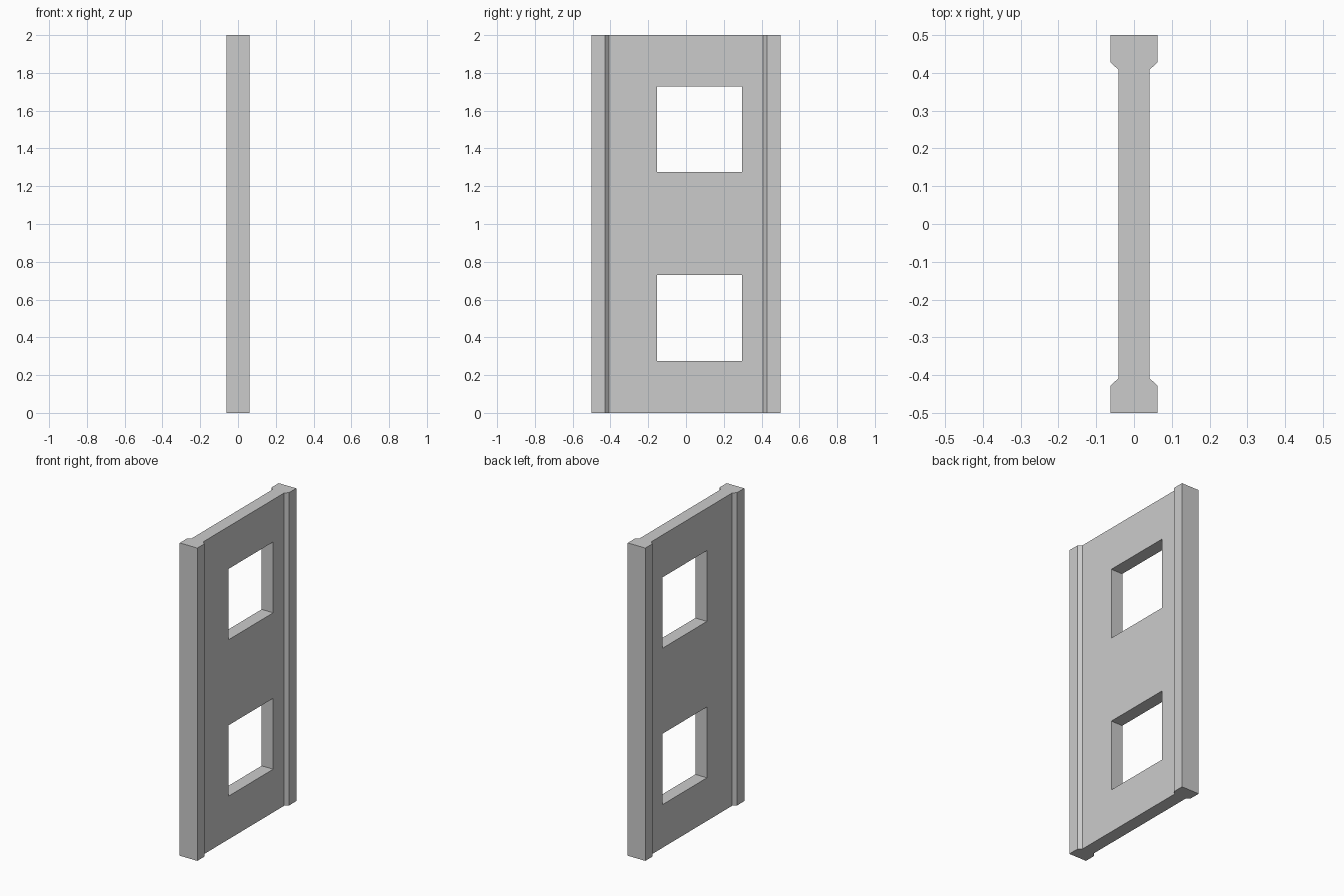
import bpy, bmesh

if "Cube" in bpy.data.objects:
    bpy.data.objects.remove(bpy.data.objects["Cube"])

HEIGHT = 2.0

# Quarter outline of the I-shaped plan section: web, chamfer, end flange
quarter = [(0.041, 0.408), (0.062, 0.428), (0.062, 0.5)]
half = quarter + [(-x, y) for x, y in reversed(quarter)]
outline = half + [(-x, -y) for x, y in half]

# Wall panel: section extruded upward
bm = bmesh.new()
face = bm.faces.new([bm.verts.new((x, y, 0)) for x, y in outline])
ext = bmesh.ops.extrude_face_region(bm, geom=[face])
top = [v for v in ext["geom"] if isinstance(v, bmesh.types.BMVert)]
bmesh.ops.translate(bm, verts=top, vec=(0, 0, HEIGHT))
bmesh.ops.recalc_face_normals(bm, faces=bm.faces)
mesh = bpy.data.meshes.new("wall_panel")
bm.to_mesh(mesh)
bm.free()
panel = bpy.data.objects.new("wall_panel", mesh)
bpy.context.collection.objects.link(panel)


def cut_window(y0, y1, z0, z1):
    bpy.ops.mesh.primitive_cube_add(size=1, location=(0, (y0 + y1) / 2, (z0 + z1) / 2))
    cutter = bpy.context.object
    cutter.name = "window_cutter"
    cutter.scale = (0.4, y1 - y0, z1 - z0)
    cutter.hide_render = True
    mod = panel.modifiers.new("window", "BOOLEAN")
    mod.operation = "DIFFERENCE"
    mod.solver = "EXACT"
    mod.object = cutter
    bpy.context.view_layer.objects.active = panel
    bpy.ops.object.modifier_apply(modifier=mod.name)
    bpy.data.objects.remove(cutter)


# One window opening per storey
for storey in range(2):
    cut_window(-0.153, 0.297, storey + 0.276, storey + 0.729)
